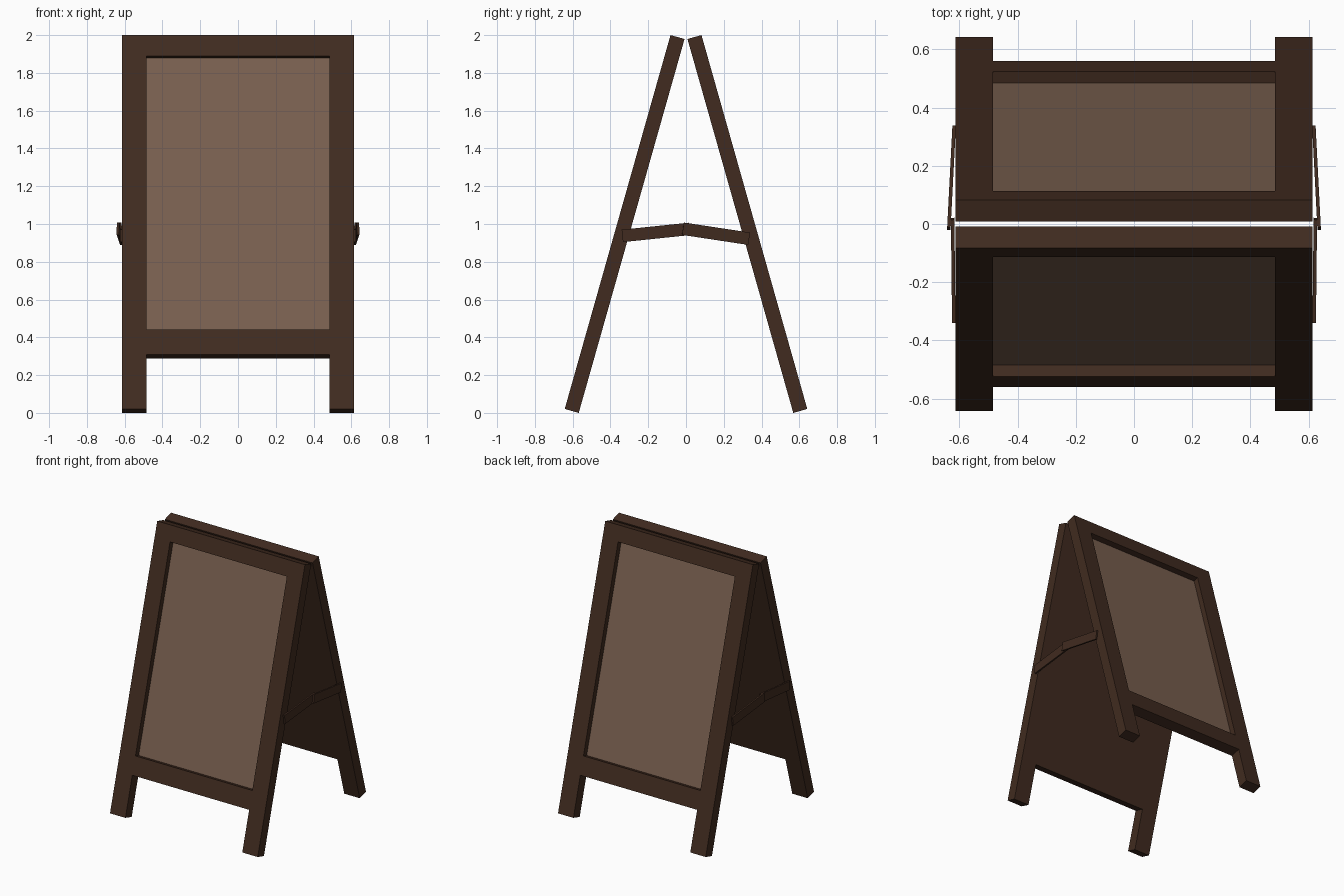
import bpy, bmesh, math
from mathutils import Vector, Matrix

if "Cube" in bpy.data.objects:
    bpy.data.objects.remove(bpy.data.objects["Cube"])

TILT = math.radians(15.8)
W, INNER, THICK = 0.613, 0.485, 0.077
LENGTH, RAIL_LOW, RAIL_TOP, HEAD = 2.057, 0.30, 0.436, 1.942
RECESS, SHEET = 0.05, 0.01


def material(name, rgb):
    m = bpy.data.materials.new(name)
    m.diffuse_color = (*rgb, 1)
    m.use_nodes = True
    m.node_tree.nodes["Principled BSDF"].inputs["Base Color"].default_value = m.diffuse_color
    return m


wood = material("dark_wood", (0.052, 0.024, 0.014))
board = material("board_surface", (0.19, 0.115, 0.078))


def finish(bm, name, mat, matrix):
    bmesh.ops.transform(bm, matrix=matrix, verts=bm.verts)
    bmesh.ops.recalc_face_normals(bm, faces=bm.faces)
    me = bpy.data.meshes.new(name)
    bm.to_mesh(me)
    bm.free()
    me.materials.append(mat)
    ob = bpy.data.objects.new(name, me)
    bpy.context.collection.objects.link(ob)
    return ob


def box(name, size, mat, matrix):
    bm = bmesh.new()
    bmesh.ops.create_cube(bm, size=1)
    bmesh.ops.scale(bm, vec=size, verts=bm.verts)
    return finish(bm, name, mat, matrix)


def frame(name, matrix):
    # Grid of cells with the gap between the legs left out
    bm = bmesh.new()
    xs = (-W, -INNER, INNER, W)
    zs = (0, RAIL_LOW, RAIL_TOP, HEAD, LENGTH)
    v = [[bm.verts.new((x, 0, z)) for x in xs] for z in zs]
    cells = {}
    for j in range(4):
        for i in range(3):
            if (i, j) != (1, 0):
                cells[i, j] = bm.faces.new((v[j][i], v[j][i + 1], v[j + 1][i + 1], v[j + 1][i]))
    # Thickness: keep the outer face and extrude a copy inwards
    out = bmesh.ops.extrude_face_region(bm, geom=list(cells.values()), use_keep_orig=True)
    moved = [g for g in out["geom"] if isinstance(g, bmesh.types.BMVert)]
    bmesh.ops.translate(bm, vec=(0, THICK, 0), verts=moved)
    # Recess for the writing surface
    f = bmesh.ops.extrude_discrete_faces(bm, faces=[cells[1, 2]])["faces"][0]
    bmesh.ops.translate(bm, vec=(0, RECESS, 0), verts=f.verts)
    # Merge coplanar cells into clean faces
    bmesh.ops.recalc_face_normals(bm, faces=bm.faces)
    bmesh.ops.dissolve_limit(bm, angle_limit=0.01, verts=bm.verts, edges=bm.edges)
    return finish(bm, name, wood, matrix)


# Two leaning leaves, the back one turned half round
lean = Matrix.Translation((0, -0.642, THICK * math.sin(TILT))) @ Matrix.Rotation(-TILT, 4, 'X')
for side, turn in (("front", 0), ("back", math.pi)):
    place = Matrix.Rotation(turn, 4, 'Z') @ lean
    frame(side + "_frame", place)
    mid = Matrix.Translation((0, RECESS - SHEET / 2, (RAIL_TOP + HEAD) / 2))
    box(side + "_board", (2 * INNER, SHEET, HEAD - RAIL_TOP), board, place @ mid)


def bar(name, a, b, width, height):
    # Flat bar running from a to b
    a, b = Vector(a), Vector(b)
    d = (b - a).normalized()
    side = d.cross(Vector((0, 0, 1))).normalized()
    m = Matrix((side, d, side.cross(d))).transposed().to_4x4()
    m.translation = (a + b) / 2
    box(name, (width, (b - a).length, height), wood, m)


# Folding stay on each side, two overlapping bars
for label, s in (("left", -1), ("right", 1)):
    bar(label + "_stay_front", (s * 0.619, -0.337, 0.937), (s * 0.623, 0.018, 0.974), 0.012, 0.066)
    bar(label + "_stay_back", (s * 0.636, -0.016, 0.975), (s * 0.618, 0.334, 0.922), 0.012, 0.066)
